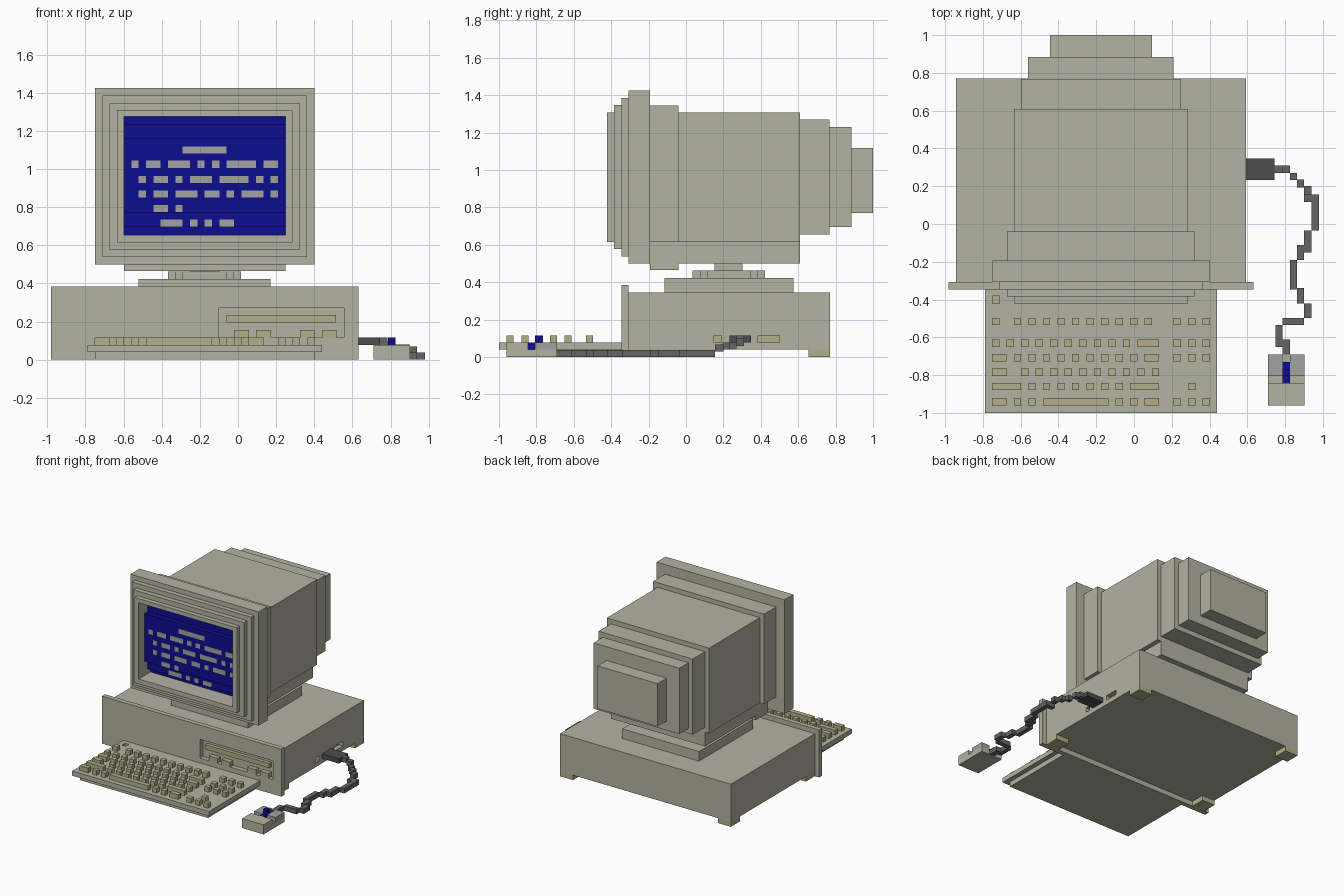
import bpy, bmesh
from mathutils import Matrix, Vector

U = 2 / 52            # one block of the grid
CX = -0.175           # centre line of case and monitor


def material(name, r, g, b):
    m = bpy.data.materials.new(name)
    m.diffuse_color = (r, g, b, 1)
    return m


BEIGE = material("beige", 0.45, 0.45, 0.36)
OLIVE = material("olive", 0.45, 0.43, 0.26)
BLUE = material("blue", 0.004, 0.004, 0.28)
GREY = material("grey", 0.36, 0.36, 0.37)
DARK = material("dark", 0.13, 0.13, 0.13)
BLACK = material("charcoal", 0.075, 0.075, 0.075)


def boxes(name, parts, mat):
    """One object from boxes given as (x0, x1, y0, y1, z0, z1)."""
    bm = bmesh.new()
    for x0, x1, y0, y1, z0, z1 in parts:
        mid = Vector((x0 + x1, y0 + y1, z0 + z1)) / 2
        size = Matrix.Diagonal((x1 - x0, y1 - y0, z1 - z0, 1))
        bmesh.ops.create_cube(bm, size=1, matrix=Matrix.Translation(mid) @ size)
    me = bpy.data.meshes.new(name)
    bm.to_mesh(me)
    bm.free()
    me.materials.append(mat)
    ob = bpy.data.objects.new(name, me)
    bpy.context.collection.objects.link(ob)
    return ob


def cut(ob, holes):
    """Cut box-shaped holes out of an object."""
    cutter = boxes("cutter", holes, ob.data.materials[0])
    cutter.hide_render = True
    mod = ob.modifiers.new("cut", 'BOOLEAN')
    mod.operation, mod.solver, mod.object = 'DIFFERENCE', 'EXACT', cutter
    bpy.context.view_layer.objects.active = ob
    bpy.ops.object.modifier_apply(modifier="cut")
    bpy.data.objects.remove(cutter)


def centred(hw, y0, y1, z0, z1):
    return (CX - hw, CX + hw, y0, y1, z0, z1)


def runs(row):
    """Start and end columns of each filled stretch in a pattern row."""
    start = None
    for i, c in enumerate(row + "."):
        if c == "#" and start is None:
            start = i
        elif c != "#" and start is not None:
            yield start, i
            start = None


# System case with side sockets and feet
case = boxes("case", [centred(0.768, -0.307, 0.77, 0.04, 0.346)], BEIGE)
sockets = [(0.15, 0.19), (0.385, 0.5)]
cut(case, [(0.555, 0.7, a, b, 0.078, 0.116) for a, b in sockets])
boxes("side_sockets", [(0.54, 0.557, a, b, 0.078, 0.116) for a, b in sockets], OLIVE)
boxes("feet", [(x, x + 0.116, y, y + 0.116, 0, 0.04)
               for x in (-0.943, 0.477) for y in (-0.307, 0.654)], OLIVE)

# Front panel with the drive bay
panel = boxes("front_panel", [centred(0.807, -0.346, -0.307, 0, 0.385)], BEIGE)
cut(panel, [(-0.1, 0.555, -0.4, -0.25, 0.117, 0.27)])
boxes("drive_slot", [(-0.06, 0.515, -0.335, -0.3, 0.196, 0.234)], OLIVE)
boxes("drive_buttons", [(x, x + 2 * U, -0.346, -0.3, 0.117, 0.156)
                        for x in (-0.02, 0.095, 0.325, 0.44)], OLIVE)

# Monitor stand: plinth, stepped turntable, neck
boxes("stand_plinth", [centred(0.346, -0.115, 0.575, 0.346, 0.424)], BEIGE)
boxes("turntable", [centred(0.192 - i * U, 0.112 - i * U, 0.345 + i * U, 0.424, 0.463)
                    for i in range(3)], BEIGE)
boxes("neck", [centred(0.077, 0.152, 0.303, 0.463, 0.51)], BEIGE)

# Bezel: four frames stepping in toward the viewer
for i, (y0, y1) in enumerate([(-0.308, -0.193), (-0.346, -0.308),
                              (-0.385, -0.346), (-0.422, -0.385)]):
    s = i * U
    frame = boxes("bezel_%d" % (i + 1),
                  [centred(0.575 - s, y0, y1, 0.5 + s, 1.424 - s)], BEIGE)
    cut(frame, [centred(0.423, -0.6, 0, 0.655, 1.275)])

# Screen glass bulging forward in steps
boxes("screen", [centred(0.423, -0.27, -0.19, 0.655, 1.275),
                 centred(0.423, -0.308, -0.27, 0.695, 1.235),
                 centred(0.423, -0.346, -0.308, 0.77, 1.16)], BLUE)
dashes = [(1.08, -0.348, "........######........"),
          (1.005, -0.348, ".#.##.###.#.#.####.##."),
          (0.926, -0.348, "..#.##.#.###.####.#.#."),
          (0.85, -0.348, "..#.##.###.##.#.###.#."),
          (0.774, -0.348, "....##.#.............."),
          (0.697, -0.310, ".....###.#.#.##.......")]
boxes("screen_dashes", [(-0.598 + a * U, -0.598 + b * U, y, y + 0.01, z, z + U)
                        for z, y, row in dashes for a, b in runs(row)], GREY)

# Monitor housing narrowing toward the back
boxes("housing_front", [centred(0.498, -0.193, -0.04, 0.615, 1.346),
                        centred(0.423, -0.193, -0.04, 0.465, 0.615)], BEIGE)
boxes("housing_body", [centred(0.46, -0.04, 0.61, 0.615, 1.308),
                       centred(0.423, -0.04, 0.61, 0.5, 0.615)], BEIGE)
boxes("housing_back", [centred(0.423, 0.61, 0.768, 0.655, 1.27),
                       centred(0.385, 0.768, 0.885, 0.695, 1.23),
                       centred(0.27, 0.885, 1.0, 0.77, 1.118)], BEIGE)

# Keyboard plate, base, indicator well
plate = boxes("keyboard_plate", [(-0.79, 0.44, -1.0, -0.346, 0.04, 0.078)], BEIGE)
cut(plate, [(-0.75, -0.712, -0.42, -0.38, 0, 0.1)])
boxes("keyboard_base", [(-0.75, 0.402, -0.96, -0.346, 0, 0.04)], BEIGE)
boxes("keyboard_indicator", [(-0.75, -0.712, -0.42, -0.38, 0.03, 0.045)], OLIVE)

# Keys, one pattern row each
keys = [(-0.535, ".#..#.#.#.#.#.#.#.#.#.#...#.#.#."),
        (-0.65, ".#.#.#.#.#.#.#.#.#.#.###..#.#.#."),
        (-0.727, ".##.#.#.#.#.#.#.#.#.#.##..#.#.#."),
        (-0.804, ".##..#.#.#.#.#.#.#.#.#.#........"),
        (-0.88, ".####.#.#.#.#.#.#.#.####....#..."),
        (-0.96, ".##.#.#.#########.#.#.##..#.#.#.")]
boxes("keys", [(-0.79 + a * U, -0.79 + b * U, y, y + U, 0.07, 0.116)
               for y, row in keys for a, b in runs(row)], OLIVE)

# Mouse: body, palm rest, two buttons, wheel
boxes("mouse_body", [(0.71, 0.902, -0.96, -0.69, 0, 0.04),
                     (0.71, 0.902, -0.96, -0.845, 0.04, 0.078)], BEIGE)
boxes("mouse_buttons", [(x, x + 2 * U, -0.806, -0.69, 0.04, 0.078)
                        for x in (0.71, 0.825)], GREY)
boxes("mouse_wheel", [(0.787, 0.825, -0.845, -0.73, 0.04, 0.078),
                      (0.787, 0.825, -0.806, -0.768, 0.078, 0.116)], BLUE)

# Cable from the case plug down to the mouse: x0, x1, y0, y1, bottom z
boxes("cable_plug", [(0.59, 0.745, 0.232, 0.347, 0.078, 0.116)], BLACK)
cable = [(0.745, 0.785, 0.27, 0.31, 0.078), (0.785, 0.825, 0.27, 0.31, 0.06),
         (0.825, 0.862, 0.232, 0.27, 0.04), (0.862, 0.9, 0.194, 0.235, 0.04),
         (0.9, 0.94, 0.155, 0.2, 0.03), (0.9, 0.94, 0.117, 0.155, 0),
         (0.94, 0.98, -0.035, 0.156, 0), (0.9, 0.94, -0.15, -0.035, 0),
         (0.862, 0.9, -0.19, -0.11, 0), (0.825, 0.862, -0.346, -0.19, 0),
         (0.862, 0.9, -0.422, -0.34, 0), (0.9, 0.94, -0.498, -0.42, 0),
         (0.862, 0.9, -0.535, -0.498, 0), (0.785, 0.862, -0.535, -0.498, 0),
         (0.748, 0.785, -0.65, -0.535, 0), (0.785, 0.825, -0.69, -0.612, 0)]
boxes("cable", [(a, b, c, d, z, z + U) for a, b, c, d, z in cable], DARK)
